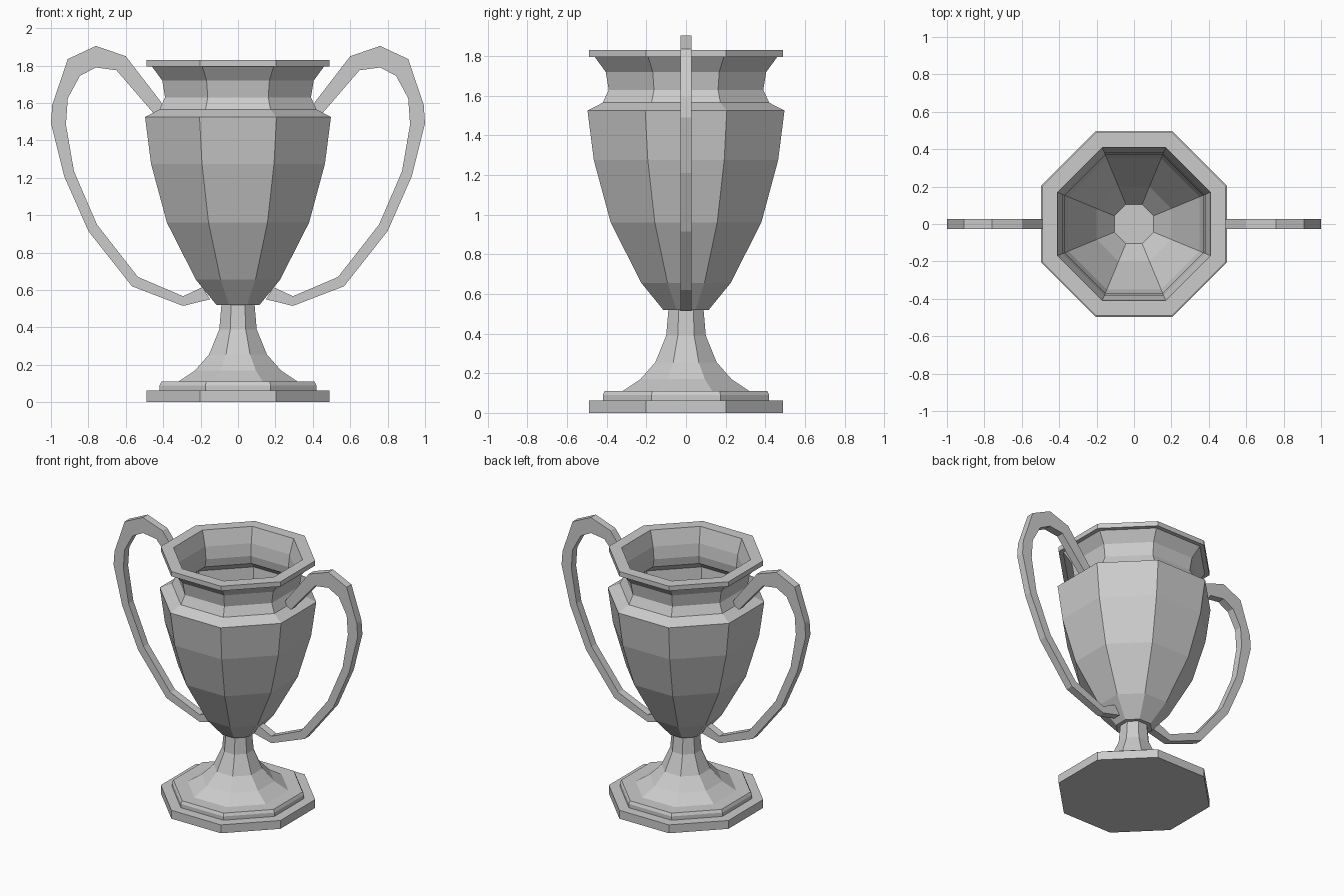
import bpy, bmesh
from math import pi, cos, sin

cube = bpy.data.objects.get("Cube")
if cube:
    bpy.data.objects.remove(cube, do_unlink=True)

SIDES = 8

metal = bpy.data.materials.new("grey_metal")
metal.use_nodes = True
grey = (0.6, 0.6, 0.6, 1)
metal.diffuse_color = grey
metal.node_tree.nodes["Principled BSDF"].inputs["Base Color"].default_value = grey


def finish(name, bm):
    bmesh.ops.recalc_face_normals(bm, faces=bm.faces)
    mesh = bpy.data.meshes.new(name)
    bm.to_mesh(mesh)
    bm.free()
    mesh.materials.append(metal)
    obj = bpy.data.objects.new(name, mesh)
    bpy.context.collection.objects.link(obj)
    return obj


def octagon_lathe(name, profile):
    """Sweep (flat-to-centre distance, height) points around eight sides, capping both ends."""
    bm = bmesh.new()
    rings = []
    for apothem, z in profile:
        r = apothem / cos(pi / SIDES)
        angles = [(i + 0.5) * 2 * pi / SIDES for i in range(SIDES)]
        rings.append([bm.verts.new((r * cos(a), r * sin(a), z)) for a in angles])
    for low, high in zip(rings, rings[1:]):
        for i in range(SIDES):
            j = (i + 1) % SIDES
            bm.faces.new((low[i], low[j], high[j], high[i]))
    bm.faces.new(rings[0])
    bm.faces.new(rings[-1])
    return finish(name, bm)


def handle(name, side, outer, inner, half_depth):
    """Flat strap between an outer and an inner outline, extruded in depth."""
    bm = bmesh.new()
    sections = []
    for (xo, zo), (xi, zi) in zip(outer, inner):
        corners = ((xo, -half_depth, zo), (xo, half_depth, zo),
                   (xi, half_depth, zi), (xi, -half_depth, zi))
        sections.append([bm.verts.new((side * x, y, z)) for x, y, z in corners])
    for a, b in zip(sections, sections[1:]):
        for i in range(4):
            j = (i + 1) % 4
            bm.faces.new((a[i], a[j], b[j], b[i]))
    bm.faces.new(sections[0])
    bm.faces.new(sections[-1])
    return finish(name, bm)


# Stepped foot and flared stem
octagon_lathe("pedestal", [
    (0.49, 0), (0.49, 0.062), (0.42, 0.062), (0.42, 0.09), (0.41, 0.11),
    (0.32, 0.11), (0.23, 0.17), (0.155, 0.255), (0.1, 0.39), (0.088, 0.53)])

# Bowl: outside up to the rim, then down the inside to the floor
octagon_lathe("bowl", [
    (0.115, 0.52), (0.225, 0.655), (0.38, 0.96), (0.465, 1.275), (0.497, 1.525),
    (0.42, 1.565), (0.39, 1.63), (0.405, 1.72), (0.46, 1.795), (0.49, 1.795),
    (0.49, 1.83), (0.41, 1.83), (0.38, 1.72), (0.37, 1.63), (0.38, 1.57),
    (0.45, 1.51), (0.43, 1.275), (0.35, 0.97), (0.2, 0.68), (0.105, 0.56)])

# Pair of looping handles
outer = [(0.4, 1.59), (0.6, 1.85), (0.76, 1.905), (0.91, 1.835), (0.993, 1.59),
         (1, 1.49), (0.93, 1.21), (0.8, 0.915), (0.567, 0.62), (0.294, 0.515),
         (0.15, 0.55)]
inner = [(0.43, 1.52), (0.65, 1.775), (0.76, 1.79), (0.845, 1.745), (0.91, 1.625),
         (0.92, 1.485), (0.877, 1.235), (0.754, 0.95), (0.535, 0.67), (0.294, 0.567),
         (0.19, 0.615)]
for name, side in (("left_handle", 1), ("right_handle", -1)):
    handle(name, side, outer, inner, 0.028)
